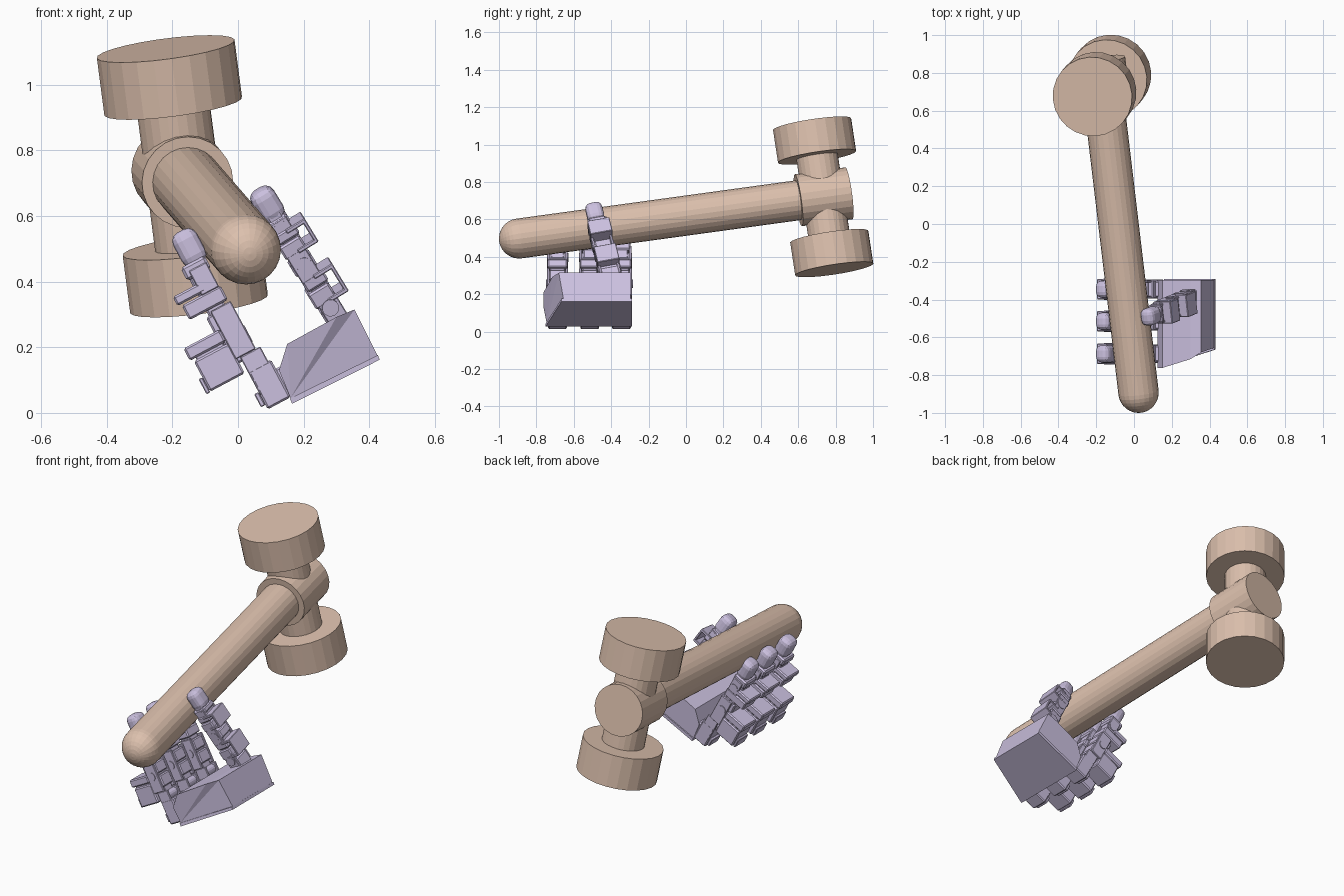
import bpy, bmesh
from math import sin, cos, pi
from mathutils import Vector, Matrix

if "Cube" in bpy.data.objects:
    bpy.data.objects.remove(bpy.data.objects["Cube"])


def material(name, rgb):
    m = bpy.data.materials.new(name)
    m.diffuse_color = (*rgb, 1)
    m.use_nodes = True
    m.node_tree.nodes["Principled BSDF"].inputs["Base Color"].default_value = m.diffuse_color
    return m


TAN = material("tan", (0.72, 0.53, 0.42))
LILAC = material("lilac", (0.60, 0.53, 0.74))


def finish(name, bm, mat):
    bmesh.ops.recalc_face_normals(bm, faces=bm.faces)
    mesh = bpy.data.meshes.new(name)
    bm.to_mesh(mesh)
    bm.free()
    mesh.materials.append(mat)
    ob = bpy.data.objects.new(name, mesh)
    bpy.context.collection.objects.link(ob)
    return ob


def lathe(name, profile, origin, axis, mat, n=24):
    """Revolve (radius, distance) points about an axis and close both ends."""
    rot = Vector(axis).to_track_quat('Z', 'Y')
    bm = bmesh.new()
    rings = [[bm.verts.new(Vector(origin) + rot @ Vector((r * cos(2 * pi * i / n), r * sin(2 * pi * i / n), t)))
              for i in range(n)] for r, t in profile]
    for lo, hi in zip(rings, rings[1:]):
        for i in range(n):
            bm.faces.new((lo[i], lo[(i + 1) % n], hi[(i + 1) % n], hi[i]))
    bm.faces.new(rings[0])
    bm.faces.new(rings[-1])
    return finish(name, bm, mat)


# ---------- mallet ----------
HANDLE = Vector((-0.119, 1, 0.137)).normalized()
BUTT = Vector((0.024, -0.893, 0.498))
CROSS = Vector((-0.102, -0.115, 0.778))
CROSS = (CROSS - HANDLE * CROSS.dot(HANDLE)).normalized()
HEAD = BUTT + HANDLE * 1.653

R = 0.107
dome = [(max(R * sin(k * pi / 16), 0.001), -R * cos(k * pi / 16)) for k in range(9)]
lathe("mallet_handle", dome + [(R, 1.6)], BUTT, HANDLE, TAN)
lathe("mallet_hub", [(0.14, -0.135), (0.14, 0.14)], HEAD, HANDLE, TAN)
for side, s in (("upper", 1), ("lower", -1)):
    lathe(side + "_mallet_neck", [(0.112, 0), (0.112, 0.24)], HEAD, CROSS * s, TAN)
    lathe(side + "_mallet_face", [(0.212, 0.218), (0.212, 0.396)], HEAD, CROSS * s, TAN)


# ---------- hand helpers ----------
class Digit:
    """Boxes and pins placed in (along, out, side) coordinates of a finger."""

    def __init__(self, base, axis, back):
        a = Vector(axis).normalized()
        b = Vector(back)
        b = (b - a * b.dot(a)).normalized()
        w = a.cross(b)
        self.m = Matrix.Translation(base) @ Matrix((a, b, w)).transposed().to_4x4()
        self.bm = bmesh.new()

    def box(self, along, out, side, bevel=0.006, seg=1):
        if not isinstance(side, tuple):
            side = (-side / 2, side / 2)
        spans = (along, out, side)
        loc = Matrix.Translation([(p + q) / 2 for p, q in spans])
        size = Matrix.Diagonal([q - p for p, q in spans] + [1])
        vs = bmesh.ops.create_cube(self.bm, size=1, matrix=self.m @ loc @ size)['verts']
        edges = list({e for v in vs for e in v.link_edges})
        bmesh.ops.bevel(self.bm, geom=edges, offset=bevel, segments=seg,
                        profile=0.5, affect='EDGES')

    def pin(self, along, out, radius, width):
        bmesh.ops.create_cone(self.bm, cap_ends=True, segments=16, radius1=radius, radius2=radius,
                              depth=width, matrix=self.m @ Matrix.Translation((along, out, 0)))

    def cheeks(self, along, out, width, t=0.014):
        for s in (-1, 1):
            c = s * width / 2
            self.box(along, out, (c - t / 2, c + t / 2), 0.003)


# ---------- three fingers ----------
for name, y in (("front", -0.687), ("middle", -0.515), ("rear", -0.345)):
    d = Digit((0.037, y, 0.186), (-0.469, 0, 0.883), (-0.883, 0, -0.469))
    # knuckle motor beside the palm
    d.box((-0.18, -0.05), (-0.045, 0.035), 0.10)
    d.cheeks((-0.13, 0.0), (-0.035, 0.035), 0.085)
    d.pin(-0.03, 0.0, 0.026, 0.095)
    d.box((-0.165, -0.12), (0.035, 0.05), 0.08, 0.003)
    # large motor on the back of the finger
    d.box((-0.05, 0.055), (0.045, 0.165), 0.115)
    d.box((0.062, 0.104), (0.05, 0.175), 0.115)
    d.box((-0.04, 0.095), (0.06, 0.155), 0.10, 0.003)
    d.box((-0.052, 0.0), (0.165, 0.178), 0.09, 0.003)
    d.box((-0.015, 0.03), (-0.01, 0.06), 0.07)
    # lower link
    d.cheeks((0.0, 0.165), (-0.02, 0.05), 0.10)
    d.box((0.02, 0.085), (-0.022, 0.06), 0.085)
    d.box((0.095, 0.155), (-0.02, 0.07), 0.085)
    d.pin(0.09, 0.02, 0.024, 0.122)
    # middle motor
    d.box((0.172, 0.222), (-0.015, 0.118), 0.105)
    d.box((0.227, 0.258), (0.0, 0.13), 0.11)
    d.box((0.145, 0.24), (0.0, 0.06), 0.08)
    # upper link and fingertip
    d.cheeks((0.22, 0.305), (-0.01, 0.05), 0.095)
    d.pin(0.25, 0.02, 0.024, 0.115)
    d.box((0.23, 0.30), (-0.005, 0.06), 0.07)
    d.box((0.28, 0.325), (-0.015, 0.068), 0.098, 0.008)
    d.box((0.31, 0.425), (-0.026, 0.055), 0.092, 0.03, 3)
    finish(name + "_finger", d.bm, LILAC)

# ---------- thumb ----------
d = Digit((0.295, -0.405, 0.308), (-0.22, -0.09, 0.36), (0.853, 0, 0.521))
d.box((-0.07, 0.03), (-0.04, 0.03), 0.10)
d.cheeks((-0.02, 0.07), (-0.035, 0.03), 0.10)
d.pin(0.03, -0.005, 0.026, 0.125)
for lo, tall in ((0.045, 0.1), (0.225, 0.085)):
    # motor body with an open bracket on its back
    d.box((lo, lo + tall * 0.55), (-0.045, 0.03), 0.115)
    d.box((lo + tall * 0.6, lo + tall), (-0.04, 0.035), 0.115)
    d.box((lo, lo + tall), (0.058, 0.07), 0.12, 0.003)
    for t in (lo, lo + tall - 0.014):
        d.box((t, t + 0.014), (0.0, 0.065), 0.12, 0.003)
    d.box((lo + 0.01, lo + tall + 0.06), (-0.03, 0.02), 0.085)
d.cheeks((0.135, 0.24), (-0.04, 0.025), 0.10)
d.box((0.16, 0.205), (-0.045, 0.03), 0.09)
d.pin(0.185, -0.005, 0.024, 0.12)
d.cheeks((0.29, 0.345), (-0.035, 0.025), 0.09)
d.pin(0.32, -0.005, 0.022, 0.105)
d.box((0.32, 0.352), (-0.046, 0.03), 0.095, 0.008)
d.box((0.34, 0.45), (-0.045, 0.035), 0.092, 0.03, 3)
finish("thumb", d.bm, LILAC)


# ---------- palm ----------
def slab(name, outline, rear):
    """Extrude (x, z) points in y; each point carries its own front y."""
    bm = bmesh.new()
    front = [bm.verts.new((x, y, z)) for x, z, y in outline]
    back = [bm.verts.new((x, rear, z)) for x, z, y in outline]
    n = len(front)
    for i in range(n):
        j = (i + 1) % n
        bm.faces.new((front[i], front[j], back[j], back[i]))
    bmesh.ops.triangulate(bm, faces=[bm.faces.new(front), bm.faces.new(back)])
    return finish(name, bm, LILAC)


slab("palm_shell", [(0.16, 0.045, -0.745), (0.425, 0.175, -0.655), (0.355, 0.315, -0.68),
                    (0.30, 0.292, -0.715), (0.15, 0.21, -0.762), (0.125, 0.13, -0.762)], -0.297)
slab("palm_base_plate", [(0.165, 0.028, -0.75), (0.432, 0.162, -0.665),
                         (0.426, 0.176, -0.665), (0.158, 0.044, -0.75)], -0.29)

# knuckle mounts joining the palm to each finger
for name, y in (("front", -0.687), ("middle", -0.515), ("rear", -0.345)):
    d = Digit((0.135, y, 0.10), (-0.90, 0, -0.44), (-0.44, 0, 0.90))
    d.box((-0.04, 0.045), (-0.035, 0.04), 0.085)
    finish(name + "_knuckle_mount", d.bm, LILAC)
